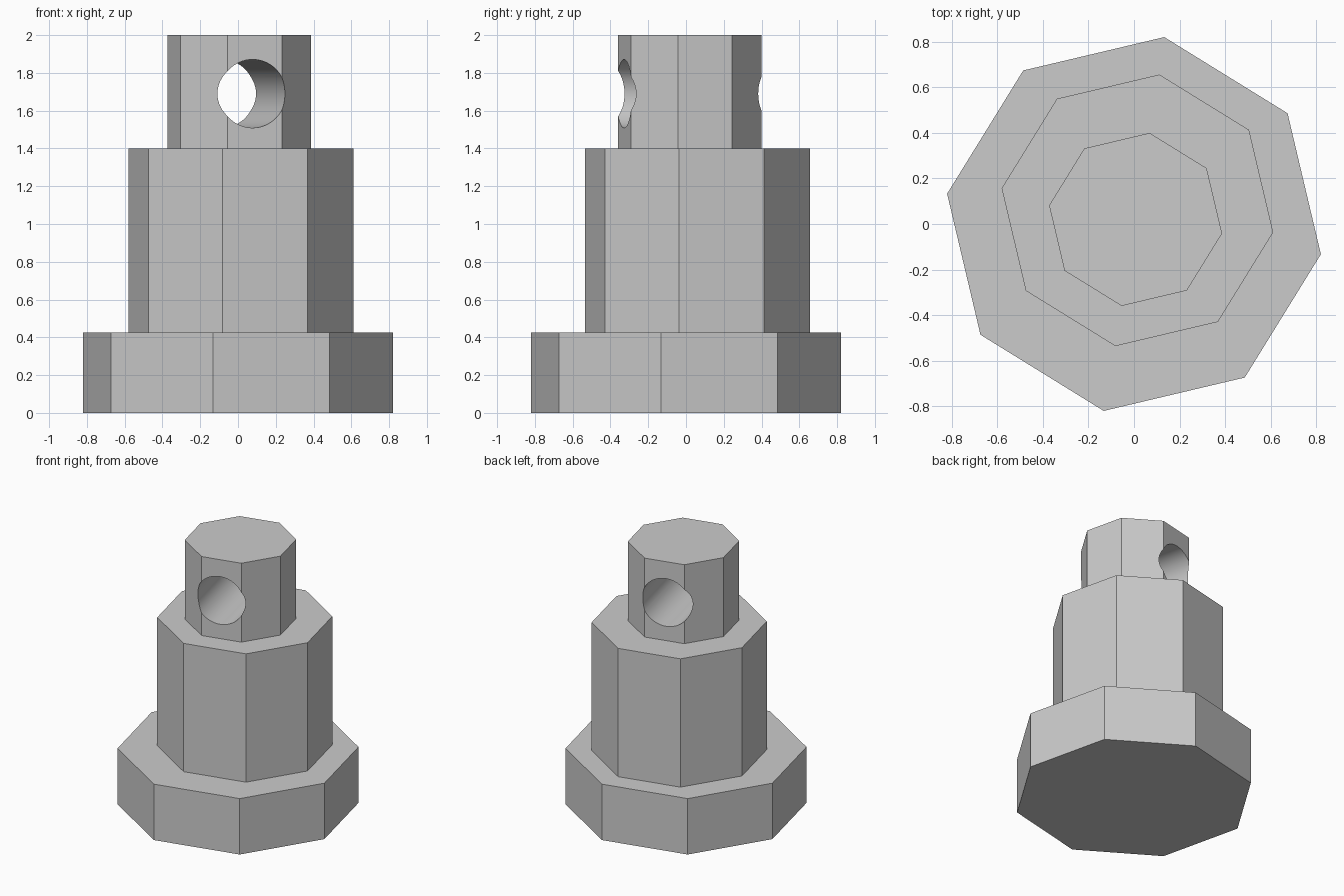
import bpy
import math

cube = bpy.data.objects.get("Cube")
if cube:
    bpy.data.objects.remove(cube, do_unlink=True)

TURN = math.radians(-9.2)  # twist shared by all three octagons

grey = bpy.data.materials.new("plain grey")
grey.use_nodes = True
colour = (0.6, 0.6, 0.6, 1)
grey.diffuse_color = colour
grey.node_tree.nodes["Principled BSDF"].inputs["Base Color"].default_value = colour


def octagon(name, radius, x, y, bottom, top):
    """Eight-sided prism standing between two heights."""
    bpy.ops.mesh.primitive_cylinder_add(
        vertices=8, radius=radius, depth=top - bottom,
        location=(x, y, (bottom + top) / 2), rotation=(0, 0, TURN))
    part = bpy.context.object
    part.name = name
    part.data.materials.append(grey)
    return part


# Stepped post
octagon("base", 0.83, 0, 0, 0, 0.425)
octagon("body", 0.603, 0.015, 0.06, 0.425, 1.4)
head = octagon("head", 0.384, 0.007, 0.02, 1.4, 2)

# Round hole through the head, square to its front facet
bpy.ops.mesh.primitive_cylinder_add(
    vertices=64, radius=0.181, depth=2, location=(0, 0, 1.69),
    rotation=(math.pi / 2, 0, TURN + math.pi / 8))
cutter = bpy.context.object
cutter.name = "hole_cutter"
cutter.hide_render = True
cutter.data.materials.append(grey)

cut = head.modifiers.new("hole", 'BOOLEAN')
cut.operation = 'DIFFERENCE'
cut.solver = 'EXACT'
cut.object = cutter

bpy.ops.object.select_all(action='DESELECT')
head.select_set(True)
bpy.context.view_layer.objects.active = head
bpy.ops.object.modifier_apply(modifier=cut.name)
bpy.data.objects.remove(cutter, do_unlink=True)

# Smooth bore, crisp facets
bpy.ops.object.shade_smooth_by_angle(angle=math.radians(25))
